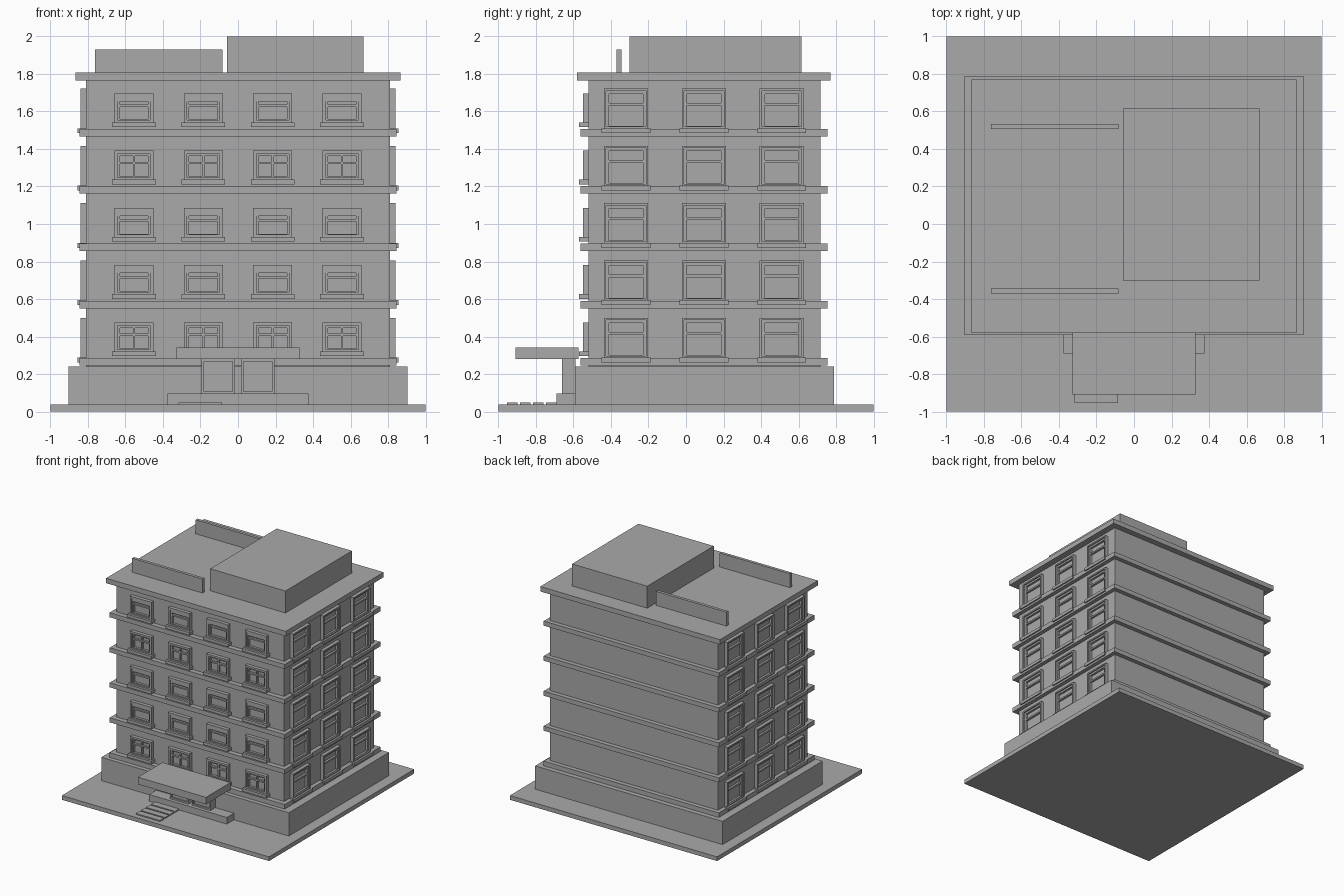
import bpy
import bmesh

cube = bpy.data.objects.get("Cube")
if cube:
    bpy.data.objects.remove(cube)

# One plain concrete colour
concrete = bpy.data.materials.new("concrete_grey")
concrete.use_nodes = True
GREY = (0.4, 0.4, 0.4, 1)
concrete.diffuse_color = GREY
concrete.node_tree.nodes["Principled BSDF"].inputs["Base Color"].default_value = GREY


def build(name, boxes):
    """Make one object out of boxes given as (x range, y range, z range)."""
    bm = bmesh.new()
    for ranges in boxes:
        made = bmesh.ops.create_cube(bm, size=1)
        for v in made["verts"]:
            v.co = [(a + b) / 2 + c * abs(b - a) for c, (a, b) in zip(v.co, ranges)]
    mesh = bpy.data.meshes.new(name)
    bm.to_mesh(mesh)
    bm.free()
    mesh.materials.append(concrete)
    obj = bpy.data.objects.new(name, mesh)
    bpy.context.collection.objects.link(obj)
    return obj


HALF_X, FRONT, BACK = 0.81, -0.52, 0.717
STOREY = 0.3055
FLOORS = range(5)


def on_wall(side, u, d, z):
    """Place a box by range along a wall, range out from it, and height."""
    if side == "front":
        return u, (FRONT - d[1], FRONT - d[0]), z
    if side == "left":
        return (HALF_X + d[0], HALF_X + d[1]), u, z
    return (-HALF_X - d[1], -HALF_X - d[0]), u, z


def frame(side, u, d, z, t):
    """Four bars around an opening."""
    (a, b), (lo, hi) = u, z
    return [on_wall(side, (a, a + t), d, z),
            on_wall(side, (b - t, b), d, z),
            on_wall(side, (a + t, b - t), d, (hi - t, hi)),
            on_wall(side, (a + t, b - t), d, (lo, lo + t))]


# Ground slab, plinth, walls and roof
build("ground_slab", [((-1, 1), (-1, 1), (0, 0.037))])
build("plinth", [((-0.905, 0.905), (-0.592, 0.788), (0.037, 0.24))])
build("walls", [((-HALF_X, HALF_X), (FRONT, BACK), (0.24, 1.77))])
build("roof_slab", [((-0.867, 0.867), (-0.58, 0.77), (1.765, 1.808))])
build("roof_room", [((-0.058, 0.668), (-0.3, 0.617), (1.808, 2))])
build("roof_parapets", [((-0.763, -0.083), (y, y + 0.026), (1.808, 1.93))
                        for y in (-0.37, 0.507)])

# Ledge at each floor
build("floor_ledges", [((-0.845, 0.845), (-0.563, 0.755),
                        (0.245 + STOREY * f, 0.285 + STOREY * f)) for f in FLOORS])

# Windows: frames, inner sashes, bars and sills
frames, sashes, bars, sills = [], [], [], []
for f in FLOORS:
    base = 0.285 + STOREY * f
    crossed = f in (0, 3)
    for c in (-0.555, -0.185, 0.185, 0.555):
        u, z = (c - 0.104, c + 0.104), (base + 0.03, base + 0.19)
        frames += frame("front", u, (0, 0.03), z, 0.017)
        inner = (c - 0.087, c + 0.087)
        sashes += frame("front", inner, (0, 0.02), (z[0] + 0.01, z[1] - 0.017), 0.012)
        bars.append(on_wall("front", inner, (0, 0.018), (base + 0.118, base + 0.13)))
        if crossed:
            bars.append(on_wall("front", (c - 0.006, c + 0.006), (0, 0.018), z))
        else:
            bars.append(on_wall("front", inner, (0, 0.024), (base + 0.147, base + 0.175)))
        sills.append(on_wall("front", (c - 0.117, c + 0.117), (0, 0.05),
                             (base + 0.01, base + 0.035)))
    for side in ("left", "right"):
        for c in (-0.32, 0.096, 0.511):
            u, z = (c - 0.118, c + 0.118), (base, base + 0.215)
            frames += frame(side, u, (0, 0.03), z, 0.012)
            inner = (c - 0.106, c + 0.106)
            sashes += frame(side, inner, (0, 0.018), (z[0], z[1] - 0.012), 0.016)
            bars.append(on_wall(side, inner, (0, 0.018), (base + 0.125, base + 0.139)))
            sills.append(on_wall(side, (c - 0.13, c + 0.13), (0, 0.047),
                                 (base - 0.023, base + 0.003)))
build("window_frames", frames)
build("window_sashes", sashes)
build("window_bars", bars)
build("window_sills", sills)

# Entrance: landing, canopy, doors and low steps
build("entrance_landing", [((-0.375, 0.375), (-0.69, -0.58), (0.037, 0.095))])
build("entrance_canopy", [((-0.329, 0.328), (-0.91, -0.572), (0.28, 0.342))])
door_frames, doors = [], []
for a, b in ((-0.195, -0.017), (0.017, 0.195)):
    doors.append(((a, b), (-0.645, -0.59), (0.095, 0.28)))
    door_frames += frame("front", (a, b), (0.12, 0.14), (0.095, 0.28), 0.013)
build("doors", doors)
build("door_frames", door_frames)
build("entrance_steps", [((-0.318, -0.084), (y, y + 0.056), (0.037, 0.047))
                         for y in (-0.955, -0.886, -0.816, -0.747)])
